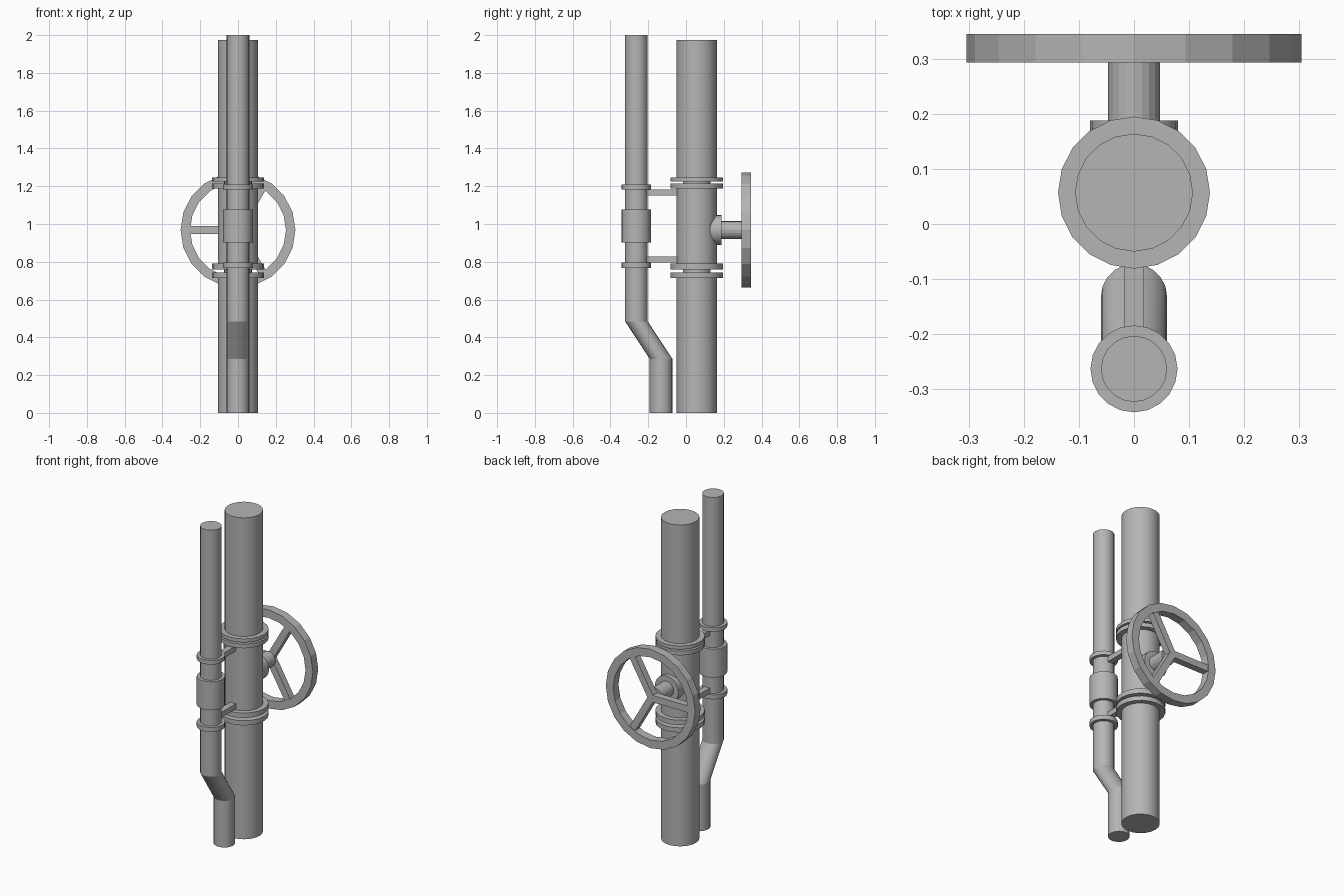
import bpy, bmesh, math
from mathutils import Matrix

if "Cube" in bpy.data.objects:
    bpy.data.objects.remove(bpy.data.objects["Cube"])

N = 20
WHEEL_Z = 0.968
MAIN_Y, SIDE_Y = 0.057, -0.263

steel = bpy.data.materials.new("dark_steel")
steel.diffuse_color = (0.46, 0.46, 0.46, 1)
steel.use_nodes = True
steel.node_tree.nodes["Principled BSDF"].inputs["Base Color"].default_value = steel.diffuse_color


def finish(name, bm, matrix=Matrix(), smooth=False):
    bmesh.ops.recalc_face_normals(bm, faces=bm.faces)
    bm.transform(matrix)
    me = bpy.data.meshes.new(name)
    bm.to_mesh(me)
    bm.free()
    me.materials.append(steel)
    ob = bpy.data.objects.new(name, me)
    bpy.context.collection.objects.link(ob)
    if smooth:
        bpy.ops.object.select_all(action='DESELECT')
        ob.select_set(True)
        bpy.context.view_layer.objects.active = ob
        bpy.ops.object.shade_smooth_by_angle(angle=math.radians(30))
    return ob


def tube(name, rings, matrix=Matrix(), closed=False, smooth=True):
    """Skin round rings given as (centre y, z, radius); rings stay sharp."""
    bm = bmesh.new()
    loops = [[bm.verts.new((r * math.cos(2 * math.pi * i / N),
                            y + r * math.sin(2 * math.pi * i / N), z))
              for i in range(N)] for y, z, r in rings]
    pairs = list(zip(loops, loops[1:]))
    if closed:
        pairs.append((loops[-1], loops[0]))
    else:
        bm.faces.new(loops[0])
        bm.faces.new(loops[-1])
    for a, b in pairs:
        for i in range(N):
            j = (i + 1) % N
            bm.faces.new((a[i], a[j], b[j], b[i]))
    for loop in loops:
        for i in range(N):
            bm.edges.get((loop[i - 1], loop[i])).smooth = False
    return finish(name, bm, matrix, smooth)


def box(name, size, centre, turn=Matrix()):
    bm = bmesh.new()
    bmesh.ops.create_cube(bm, size=1)
    bm.transform(Matrix.Translation(centre) @ Matrix.Diagonal((*size, 1)))
    return finish(name, bm, turn)


# main pipe with a narrow neck inside each flange pair
R, F, K = 0.107, 0.138, 0.074
main = [(0, R), (0.714, R), (0.714, F), (0.743, F), (0.743, K), (0.76, K),
        (0.76, F), (0.79, F), (0.79, R), (1.188, R), (1.188, F), (1.214, F),
        (1.214, K), (1.224, K), (1.224, F), (1.246, F), (1.246, R), (1.975, R)]
tube("main_pipe", [(MAIN_Y, z, r) for z, r in main])

# bypass pipe with an offset bend, two collars and a coupling
r, c = 0.06, 0.079
side = [(-0.132, 0, r), (-0.132, 0.286, r), (SIDE_Y, 0.485, r)]
for z0, z1 in ((0.768, 0.796), (0.902, 1.077), (1.183, 1.208)):
    side += [(SIDE_Y, z0, r), (SIDE_Y, z0, c), (SIDE_Y, z1, c), (SIDE_Y, z1, r)]
side.append((SIDE_Y, 2.0, r))
tube("bypass_pipe", side)

# brackets tying the two pipes together
for label, z in (("lower", 0.812), ("upper", 1.167)):
    box(label + "_bracket", (0.036, 0.20, 0.032), (0, -0.13, z))

# valve boss, stem and wheel are turned about the y axis
to_y = Matrix.Translation((0, 0, WHEEL_Z)) @ Matrix.Rotation(-math.pi / 2, 4, 'X')
tube("valve_boss", [(0, 0.08, 0.08), (0, 0.188, 0.08)], to_y)
tube("valve_stem", [(0, 0.15, 0.047), (0, 0.297, 0.047)], to_y, smooth=False)
tube("wheel_rim", [(0, 0.293, 0.304), (0, 0.345, 0.304),
                   (0, 0.345, 0.254), (0, 0.293, 0.254)], to_y,
     closed=True, smooth=False)

# three spokes, one pointing to -x
for k in range(3):
    turn = (Matrix.Translation((0, 0, WHEEL_Z))
            @ Matrix.Rotation(math.pi + k * 2 * math.pi / 3, 4, 'Y'))
    box(f"wheel_spoke_{k + 1}", (0.265, 0.042, 0.042), (0.1325, 0.319, 0), turn)
